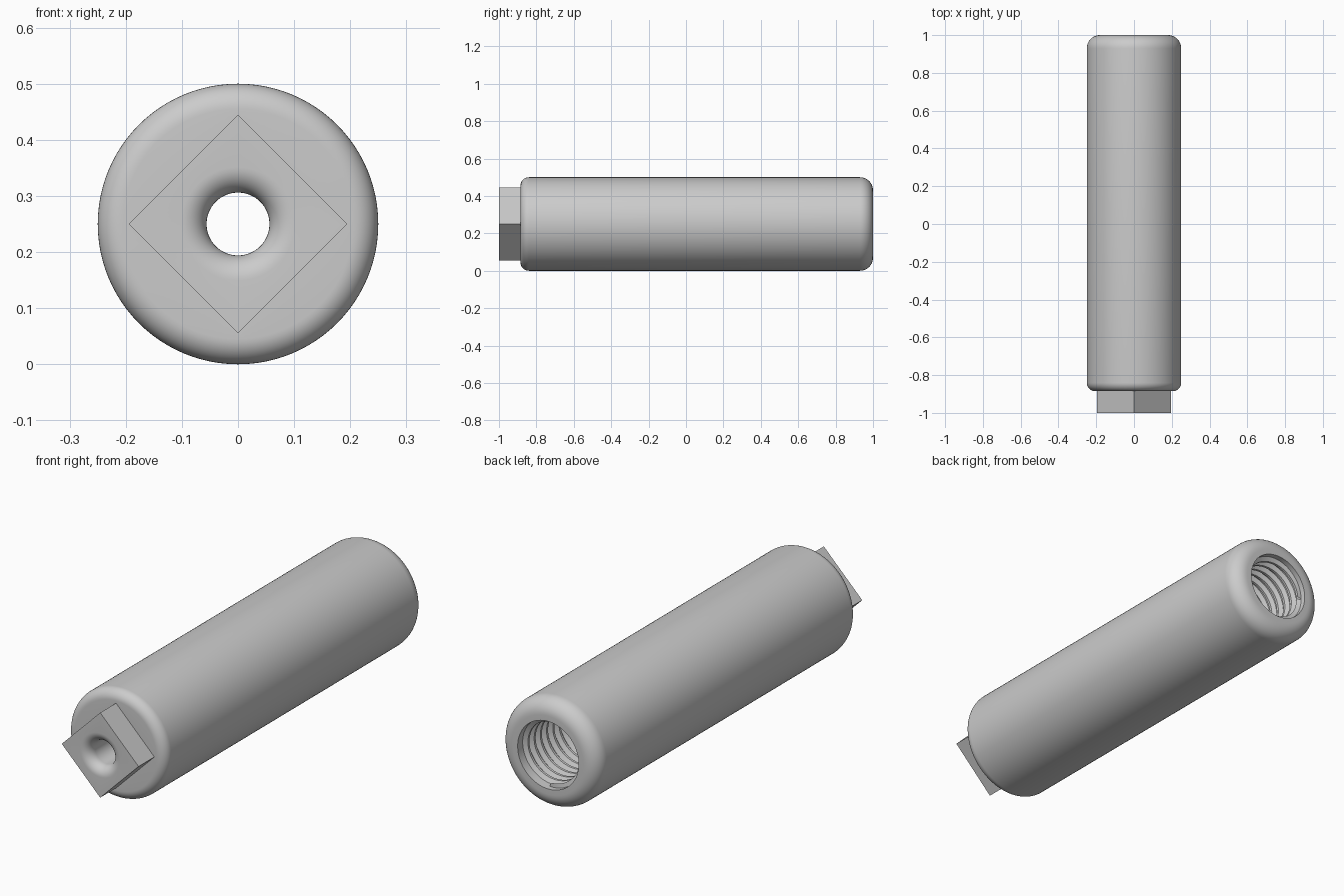
import bpy, bmesh
from math import cos, sin, pi, tau, radians

cube = bpy.data.objects.get("Cube")
if cube:
    bpy.data.objects.remove(cube, do_unlink=True)

SEGS = 96
R = 0.25                 # body radius, also the height of the axis
HALF_DIAG = 0.195        # square boss, standing on a corner
SHOULDER = -0.885        # where the boss meets the body
HOLE, FLARE = 0.056, 0.045
BORE, CREST, PITCH = 0.155, 0.136, 0.045
THREAD_TOP, BORE_END = 0.975, 0.1

metal = bpy.data.materials.new("grey metal")
metal.use_nodes = True
GREY = (0.6, 0.6, 0.6, 1)
metal.diffuse_color = GREY
metal.node_tree.nodes["Principled BSDF"].inputs["Base Color"].default_value = GREY


def circle(r, y):
    return lambda t: (r, y)


def square(y):
    return lambda t: (HALF_DIAG / (abs(cos(t)) + abs(sin(t))), y)


def arc(cr, cy, rad, start, end, steps=10):
    """Rings along a rounded edge, angles in degrees from the radial direction."""
    angles = [radians(start + (end - start) * i / steps) for i in range(steps + 1)]
    return [circle(cr + rad * cos(a), cy + rad * sin(a)) for a in angles]


def loft(name, rings):
    """Skin a list of rings around the y axis."""
    bm = bmesh.new()
    grid = []
    for ring in rings:
        row = []
        for j in range(SEGS + 1):
            t = tau * j / SEGS
            r, y = ring(t)
            row.append(bm.verts.new((r * cos(t), y, R + r * sin(t))))
        grid.append(row)
    for a, b in zip(grid, grid[1:]):
        for j in range(SEGS):
            bm.faces.new((a[j], b[j], b[j + 1], a[j + 1]))
    bmesh.ops.remove_doubles(bm, verts=bm.verts, dist=1e-5)
    mesh = bpy.data.meshes.new(name)
    bm.to_mesh(mesh)
    bm.free()
    mesh.materials.append(metal)
    ob = bpy.data.objects.new(name, mesh)
    bpy.context.collection.objects.link(ob)
    bpy.ops.object.select_all(action='DESELECT')
    ob.select_set(True)
    bpy.context.view_layer.objects.active = ob
    bpy.ops.object.shade_smooth_by_angle(angle=radians(30))
    return ob


# Square boss with a flared through hole
loft("square_boss",
     [circle(HOLE, BORE_END)]
     + arc(HOLE + FLARE, -1 + FLARE, FLARE, 180, 270)
     + [square(-1), square(SHOULDER)])

# Cylindrical body with rounded ends
FRONT, BACK = 0.045, 0.07
loft("body",
     [square(SHOULDER)]
     + arc(R - FRONT, SHOULDER + FRONT, FRONT, -90, 0)
     + arc(R - BACK, 1 - BACK, BACK, 0, 90)
     + [circle(BORE, 1), circle(BORE, THREAD_TOP)])


# Helical thread: each row of the surface climbs one pitch per turn
def thread_row(i):
    def ring(t):
        y = THREAD_TOP - PITCH * i / 4 + PITCH * t / tau
        if y >= THREAD_TOP or y <= BORE_END:
            return BORE, min(max(y, BORE_END), THREAD_TOP)
        return (BORE if i % 4 < 2 else CREST), y
    return ring


turns = int((THREAD_TOP - BORE_END) / PITCH) + 3
loft("threaded_bore",
     [thread_row(i) for i in range(4 * turns)] + [circle(HOLE, BORE_END)])
